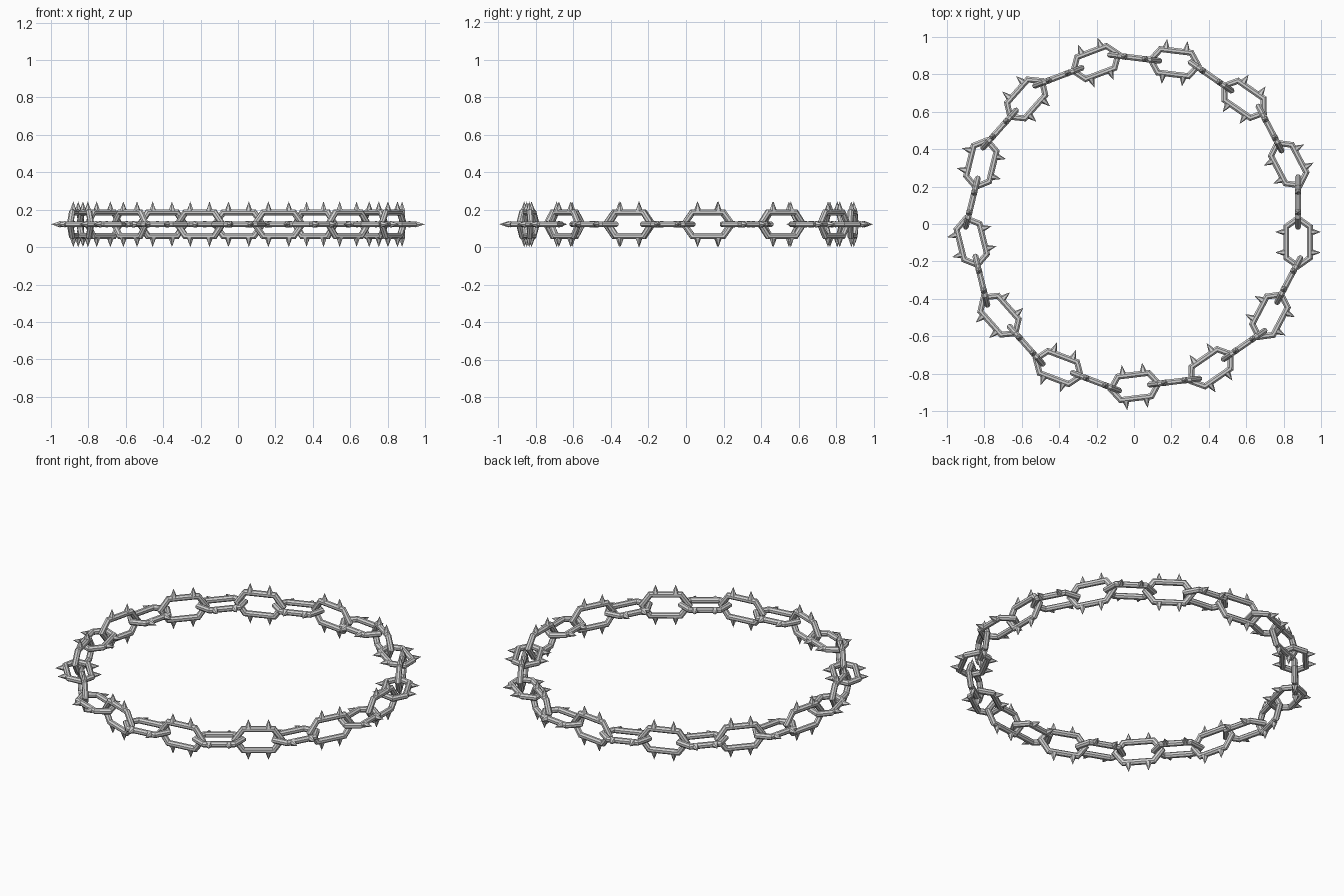
import bpy, bmesh, math
from mathutils import Vector, Matrix

cube = bpy.data.objects.get("Cube")
if cube:
    bpy.data.objects.remove(cube, do_unlink=True)

PAIRS = 13            # each pair is one upright and one flat link
RADIUS = 0.872        # ring radius to the link centres
CENTRE = Vector((0.005, 0.01, 0.122))
HALF_STEP = RADIUS * math.tan(math.pi / PAIRS) / 2
SIDES = 8             # sides of the bar section

steel = bpy.data.materials.new("light grey steel")
steel.use_nodes = True
colour = (0.65, 0.65, 0.65, 1)
steel.diffuse_color = colour
steel.node_tree.nodes["Principled BSDF"].inputs["Base Color"].default_value = colour


def link_mesh():
    """Long six-cornered link in the XY plane, lengthwise along Y."""
    bm = bmesh.new()
    path = [Vector(p) for p in ((0.063, -0.083, 0), (0.063, 0.083, 0), (0, 0.128, 0),
                                (-0.063, 0.083, 0), (-0.063, -0.083, 0), (0, -0.128, 0))]
    # mitred section at every corner
    rings = []
    for i, p in enumerate(path):
        before = (p - path[i - 1]).normalized()
        after = (path[(i + 1) % len(path)] - p).normalized()
        tangent = (before + after).normalized()
        out = Vector((tangent.y, -tangent.x, 0))
        mitre = 1 / before.dot(tangent)
        ring = []
        for k in range(SIDES):
            a = math.tau * (k + 0.5) / SIDES
            offset = out * (mitre * math.cos(a)) + Vector((0, 0, math.sin(a)))
            ring.append(bm.verts.new(p + offset * 0.017))
        rings.append(ring)
    for i, ring in enumerate(rings):
        nxt = rings[(i + 1) % len(rings)]
        for k in range(SIDES):
            m = (k + 1) % SIDES
            bm.faces.new((ring[k], ring[m], nxt[m], nxt[k]))

    # two outward spikes on each long side
    for side in (-1, 1):
        for y in (-0.055, 0.055):
            place = Matrix.Translation((side * 0.097, y, 0)) @ Matrix.Rotation(side * math.pi / 2, 4, 'Y')
            bmesh.ops.create_cone(bm, cap_ends=True, segments=6, radius1=0.019, radius2=0,
                                  depth=0.05, matrix=place)
    bmesh.ops.recalc_face_normals(bm, faces=bm.faces)
    mesh = bpy.data.meshes.new("spiked_link")
    bm.to_mesh(mesh)
    bm.free()
    mesh.materials.append(steel)
    return mesh


# Ring of straight link pairs, alternately flat and upright
mesh = link_mesh()
for n in range(PAIRS):
    turn = Matrix.Translation(CENTRE) @ Matrix.Rotation(math.tau * n / PAIRS, 4, 'Z')
    for name, y, roll in (("flat_link", -HALF_STEP, 0), ("upright_link", HALF_STEP, math.pi / 2)):
        link = bpy.data.objects.new(f"{name}_{n + 1}", mesh)
        bpy.context.collection.objects.link(link)
        link.matrix_world = (turn @ Matrix.Translation((RADIUS, y, 0))
                             @ Matrix.Rotation(roll, 4, 'Y'))
